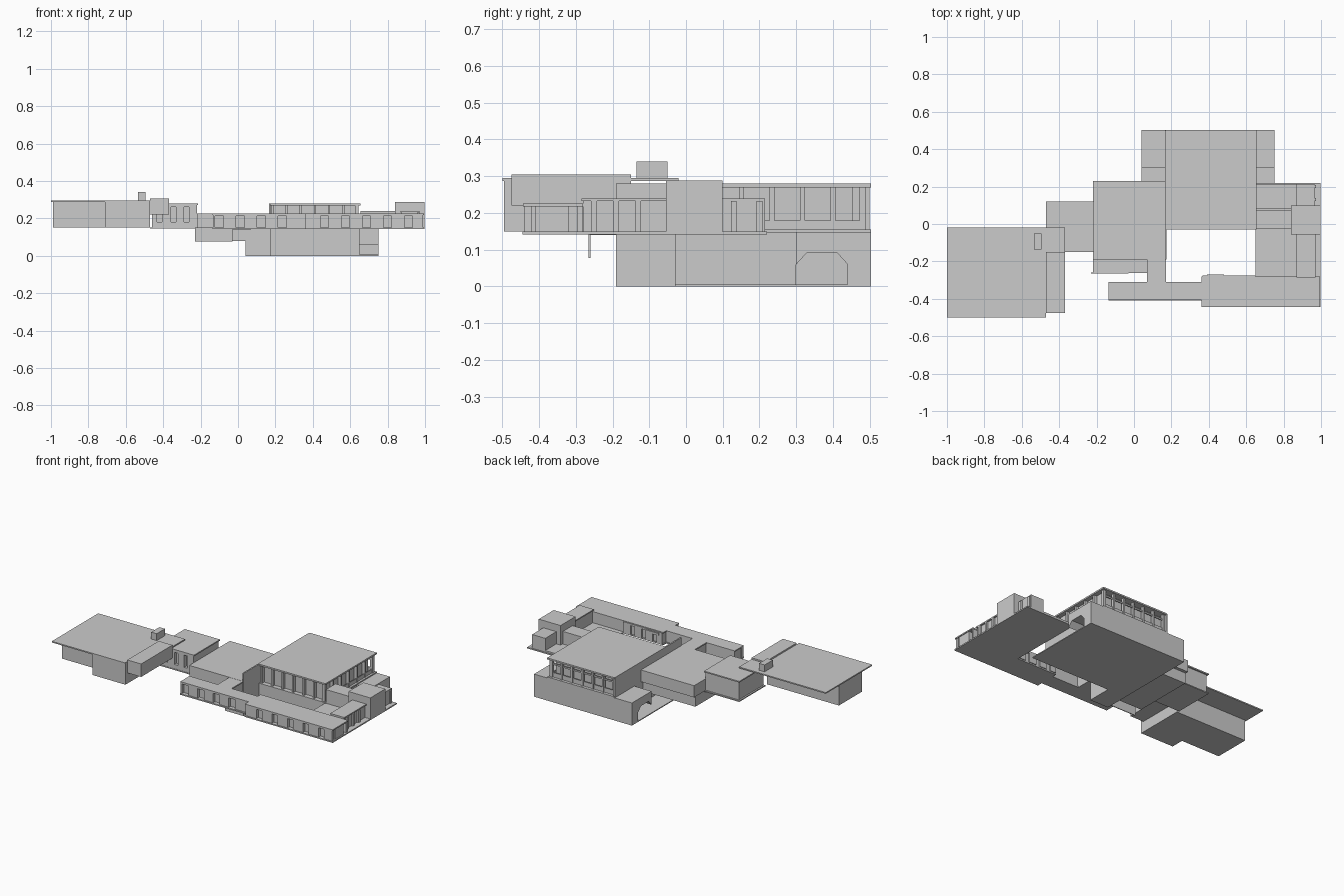
import bpy, bmesh


def finish(name, bm):
    bmesh.ops.recalc_face_normals(bm, faces=bm.faces)
    me = bpy.data.meshes.new(name)
    bm.to_mesh(me)
    bm.free()
    ob = bpy.data.objects.new(name, me)
    bpy.context.collection.objects.link(ob)
    return ob


def add_box(bm, x0, x1, y0, y1, z0, z1):
    r = bmesh.ops.create_cube(bm, size=1)
    for v in r["verts"]:
        v.co.x = x0 if v.co.x < 0 else x1
        v.co.y = y0 if v.co.y < 0 else y1
        v.co.z = z0 if v.co.z < 0 else z1


def boxes(name, *dims):
    bm = bmesh.new()
    for d in dims:
        add_box(bm, *d)
    return finish(name, bm)


def extrude_x(name, profile, x0, x1):
    """Extrude a (y, z) profile along x."""
    bm = bmesh.new()
    f = bm.faces.new([bm.verts.new((x0, y, z)) for y, z in profile])
    r = bmesh.ops.extrude_face_region(bm, geom=[f])
    for v in r["geom"]:
        if isinstance(v, bmesh.types.BMVert):
            v.co.x = x1
    return finish(name, bm)


def window_wall(name, x0, x1, y, depth, z0, z1, centres, width):
    """Piers and lintel along x, leaving openings at the given centres."""
    bm = bmesh.new()
    edge = x0
    for c in centres:
        add_box(bm, edge, c - width / 2, y, y + depth, z0, z1)
        edge = c + width / 2
    add_box(bm, edge, x1, y, y + depth, z0, z1)
    add_box(bm, x0, x1, y, y + depth, z1, z1 + 0.012)
    return finish(name, bm)


# --- West hall: overhanging roof, stepped body, projecting box, chimney
boxes("west_hall_roof", (-1, -0.47, -0.5, -0.02, 0.287, 0.295),
      (-0.47, -0.37, -0.15, -0.02, 0.287, 0.295))
boxes("west_hall_body", (-0.99, -0.71, -0.41, -0.17, 0.15, 0.287),
      (-0.71, -0.47, -0.495, -0.17, 0.15, 0.287))
boxes("west_projecting_box", (-0.47, -0.37, -0.475, -0.15, 0.22, 0.305))
boxes("west_chimney", (-0.535, -0.495, -0.135, -0.05, 0.295, 0.34))

# --- Link block
boxes("link_floor", (-0.47, -0.22, -0.15, 0.12, 0.145, 0.152))
boxes("link_roof", (-0.47, -0.215, -0.15, 0.12, 0.272, 0.28))
boxes("link_body", (-0.46, -0.22, -0.125, 0.11, 0.15, 0.272))
window_wall("link_front_piers", -0.46, -0.22, -0.148, 0.023, 0.15, 0.26,
            [-0.42, -0.345, -0.275], 0.025)
boxes("link_window_sills", *[(c - 0.0125, c + 0.0125, -0.147, -0.125, 0.15, 0.18)
                             for c in (-0.42, -0.345, -0.275)])

# --- Middle block with balcony
boxes("middle_upper", (-0.22, 0.17, -0.19, 0.23, 0.15, 0.227))
boxes("middle_lower", (-0.215, 0.165, -0.19, 0.21, 0.08, 0.15))
boxes("balcony", (-0.22, 0.07, -0.262, -0.19, 0.14, 0.15),
      (-0.23, -0.03, -0.265, -0.26, 0.077, 0.15))

# --- Main hall, lower storey with through passage
boxes("ground_slab", (0.04, 0.75, -0.03, 0.503, 0, 0.006))
boxes("main_lower_body", (0.17, 0.65, -0.03, 0.30, 0.006, 0.15))
boxes("main_base_corner", (0.04, 0.17, -0.19, 0.06, 0, 0.08))
extrude_x("passage_vault", [(0.503, 0), (0.503, 0.148), (0.3, 0.148), (0.3, 0.06), (0.33, 0.093),
                            (0.41, 0.093), (0.44, 0.06), (0.44, 0)], 0.04, 0.75)
boxes("main_side_wall", (0.165, 0.174, -0.19, 0.5, 0, 0.28))

# --- Main hall, upper storey
boxes("main_roof", (0.17, 0.655, -0.03, 0.503, 0.27, 0.28))
boxes("main_floor_edge", (0.17, 0.655, -0.03, 0.503, 0.146, 0.155))
boxes("main_glazing", (0.174, 0.625, 0.0, 0.455, 0.15, 0.27))
bm = bmesh.new()
for i in range(7):  # columns and rails on front and back
    x = 0.185 + 0.0755 * i
    add_box(bm, x - 0.006, x + 0.006, -0.02, 0.0, 0.15, 0.27)
    add_box(bm, x - 0.006, x + 0.006, 0.472, 0.49, 0.15, 0.27)
for i in range(7):  # columns on the east side
    y = -0.015 + 0.083 * i
    add_box(bm, 0.625, 0.645, y - 0.007, y + 0.007, 0.15, 0.27)
finish("main_columns", bm)
boxes("main_rails", (0.174, 0.645, 0.478, 0.484, 0.155, 0.185),
      (0.174, 0.645, 0.478, 0.484, 0.235, 0.245),
      (0.636, 0.641, -0.02, 0.484, 0.155, 0.18))

# --- Raised deck of the front and east wings
boxes("raised_deck", (0.36, 0.998, -0.445, -0.28, 0.142, 0.15),
      (-0.135, 0.36, -0.41, -0.31, 0.142, 0.15),
      (0.07, 0.165, -0.31, -0.19, 0.142, 0.15),
      (0.65, 0.998, -0.28, 0.22, 0.142, 0.15))

# --- Front wing: roofs, inset walls, regular window bays
boxes("front_wing_roof", (0.36, 0.995, -0.443, -0.28, 0.218, 0.226),
      (-0.135, 0.36, -0.405, -0.31, 0.218, 0.226),
      (0.07, 0.17, -0.31, -0.19, 0.218, 0.226))
boxes("front_wing_body", (0.365, 0.965, -0.42, -0.285, 0.15, 0.218),
      (-0.13, 0.365, -0.385, -0.315, 0.15, 0.218),
      (0.075, 0.165, -0.315, -0.19, 0.15, 0.218))
bays = [-0.1 + 0.1125 * i for i in range(10)]
window_wall("front_wing_west_piers", -0.133, 0.36, -0.403, 0.018, 0.15, 0.212, bays[:4], 0.045)
window_wall("front_wing_east_piers", 0.362, 0.99, -0.441, 0.021, 0.15, 0.212, bays[5:], 0.042)
boxes("front_wing_end_piers", (0.965, 0.99, -0.41, -0.32, 0.15, 0.218),
      (0.965, 0.99, -0.295, -0.282, 0.15, 0.218))
window_wall("court_piers", 0.365, 0.65, -0.285, 0.01, 0.15, 0.21, [0.42, 0.5, 0.58], 0.03)
boxes("court_canopy", (0.39, 0.48, -0.28, -0.27, 0.20, 0.215))

# --- East wing: low rooms and taller end block
boxes("east_room", (0.655, 0.965, -0.025, 0.075, 0.15, 0.24),
      (0.655, 0.87, 0.08, 0.215, 0.15, 0.16),
      (0.87, 0.965, 0.08, 0.215, 0.15, 0.24))
boxes("east_gallery", (0.875, 0.96, -0.28, -0.025, 0.15, 0.232),
      (0.868, 0.97, -0.285, -0.025, 0.232, 0.24))
boxes("east_tall_block", (0.84, 0.998, -0.055, 0.1, 0.145, 0.288))
bm = bmesh.new()
for y in (-0.25, -0.19, -0.13, 0.13, 0.2):  # slim posts along the east edge
    add_box(bm, 0.96, 0.972, y - 0.008, y + 0.008, 0.15, 0.232)
finish("east_posts", bm)
